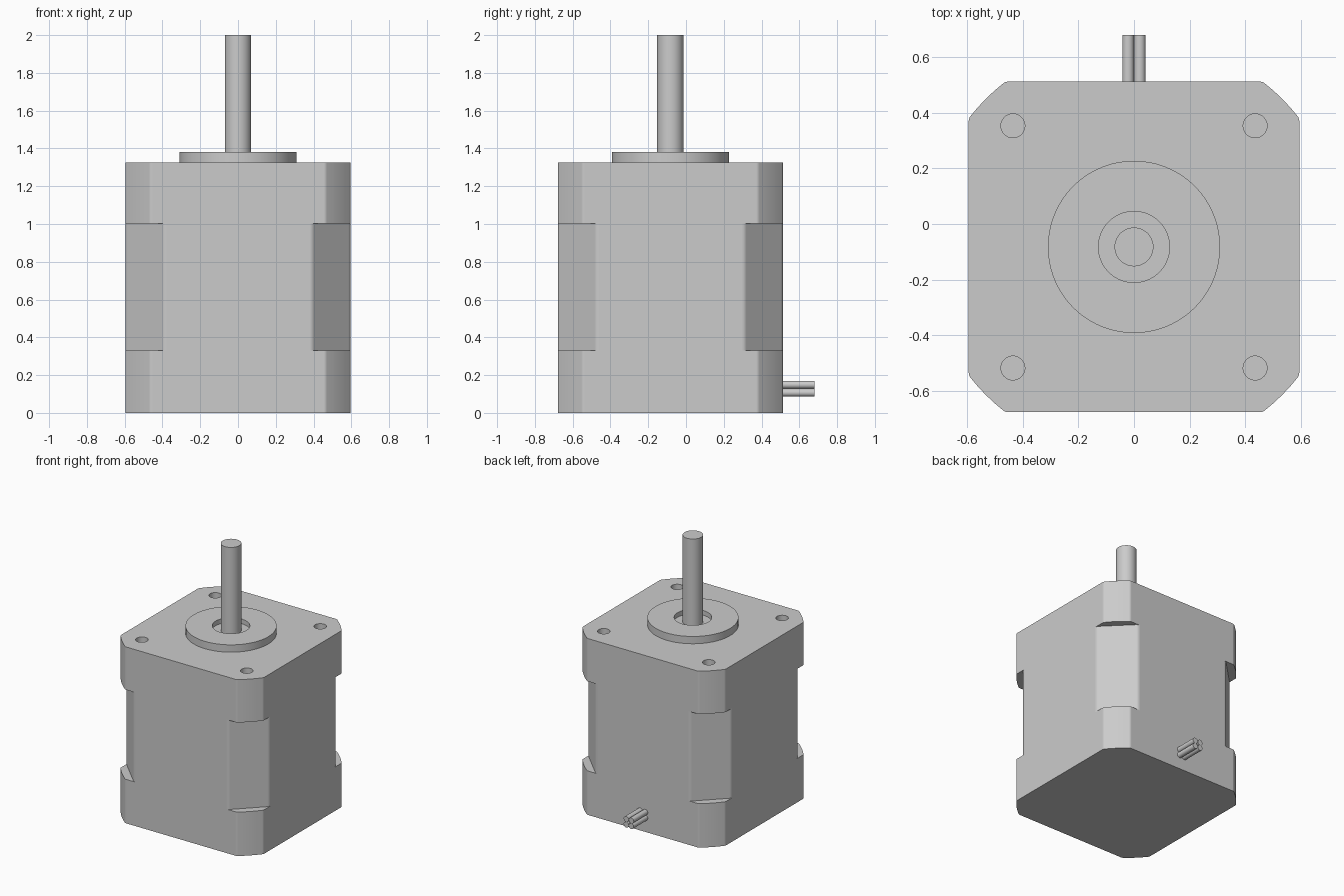
import bpy, bmesh, math
from mathutils import Vector, Matrix

cube = bpy.data.objects.get("Cube")
if cube:
    bpy.data.objects.remove(cube, do_unlink=True)

HALF = 0.595          # half width of the square body
CY = -0.0825          # body axis position in y
BODY_TOP = 1.325

grey = bpy.data.materials.new("light grey metal")
grey.use_nodes = True
colour = (0.6, 0.6, 0.6, 1.0)
grey.diffuse_color = colour
grey.node_tree.nodes["Principled BSDF"].inputs["Base Color"].default_value = colour


def add_object(name, bm):
    bmesh.ops.recalc_face_normals(bm, faces=bm.faces)
    mesh = bpy.data.meshes.new(name)
    bm.to_mesh(mesh)
    bm.free()
    obj = bpy.data.objects.new(name, mesh)
    bpy.context.scene.collection.objects.link(obj)
    mesh.materials.append(grey)
    return obj


def smooth(obj):
    bpy.ops.object.select_all(action='DESELECT')
    obj.select_set(True)
    bpy.context.view_layer.objects.active = obj
    bpy.ops.object.shade_smooth_by_angle(angle=math.radians(30))


def add_prism(bm, outline, z0, z1):
    low = [bm.verts.new((x, y, z0)) for x, y in outline]
    high = [bm.verts.new((x, y, z1)) for x, y in outline]
    bm.faces.new(low[::-1])
    bm.faces.new(high)
    n = len(outline)
    for i in range(n):
        j = (i + 1) % n
        bm.faces.new((low[i], low[j], high[j], high[i]))


def add_cylinder(bm, radius, length, centre, segments=48, axis='Z'):
    turn = Matrix.Rotation(math.pi / 2, 4, 'X') if axis == 'Y' else Matrix()
    bmesh.ops.create_cone(bm, cap_ends=True, segments=segments, radius1=radius,
                          radius2=radius, depth=length,
                          matrix=Matrix.Translation(centre) @ turn)


def blend(before, corner, after, reach=0.014, steps=4):
    """Small rounded transition replacing a corner point."""
    c = Vector(corner)
    a = c + (Vector(before) - c).normalized() * reach
    b = c + (Vector(after) - c).normalized() * reach
    ts = [i / steps for i in range(steps + 1)]
    return [a * (1 - t) ** 2 + c * 2 * t * (1 - t) + b * t * t for t in ts]


def turned(points, quarter):
    rot = Matrix.Rotation(quarter * math.pi / 2, 2)
    return [rot @ Vector(p) + Vector((0, CY)) for p in points]


# Body outline: a square whose corners follow a large circle
EDGE = 0.463
radius = math.hypot(HALF, EDGE)
start = math.atan2(EDGE, HALF)
angles = [start + (math.pi / 2 - 2 * start) * i / 8 for i in range(9)]
arc = [(radius * math.cos(a), radius * math.sin(a)) for a in angles]
corner = (blend((HALF, 0), arc[0], arc[1], 0.01) + arc[2:-2]
          + blend(arc[-2], arc[-1], (0, HALF), 0.01))
bm = bmesh.new()
add_prism(bm, [p for q in range(4) for p in turned(corner, q)], 0, BODY_TOP)
body = add_object("motor_body", bm)

# Cutters: chamfered waist at each corner, and four screw holes
CUT = 0.392
waist = (blend((HALF, 0), (HALF, CUT), (CUT, HALF))
         + blend((HALF, CUT), (CUT, HALF), (0, HALF)))
waist = [(0.9, waist[0].y)] + waist + [(waist[-1].x, 0.9), (0.9, 0.9)]
bm = bmesh.new()
for q in range(4):
    add_prism(bm, turned(waist, q), 0.33, 1.003)
for sx in (-1, 1):
    for sy in (-1, 1):
        add_cylinder(bm, 0.043, 0.3, (sx * 0.436, CY + sy * 0.436, BODY_TOP))
cutter = add_object("body_cutter", bm)
cutter.hide_render = True

cut = body.modifiers.new("cut", 'BOOLEAN')
cut.operation = 'DIFFERENCE'
cut.solver = 'EXACT'
cut.object = cutter
bpy.context.view_layer.update()
evaluated = body.evaluated_get(bpy.context.evaluated_depsgraph_get())
finished = bpy.data.meshes.new_from_object(evaluated)
body.modifiers.clear()
body.data = finished
bpy.data.objects.remove(cutter, do_unlink=True)
smooth(body)
weighted = body.modifiers.new("flat sides", 'WEIGHTED_NORMAL')
weighted.keep_sharp = True

# Raised pilot ring with a shallow recess around the shaft
bm = bmesh.new()
profile = [(0.31, BODY_TOP - 0.005), (0.31, 1.38), (0.128, 1.38),
           (0.128, 1.345), (0.05, 1.345)]
verts = [bm.verts.new((r, CY, z)) for r, z in profile]
edges = [bm.edges.new(pair) for pair in zip(verts, verts[1:])]
bmesh.ops.spin(bm, geom=verts + edges, cent=(0, CY, 0), axis=(0, 0, 1),
               angle=2 * math.pi, steps=72, use_merge=True)
bmesh.ops.remove_doubles(bm, verts=bm.verts, dist=0.0001)
smooth(add_object("pilot_ring", bm))

# Output shaft
bm = bmesh.new()
add_cylinder(bm, 0.07, 0.67, (0, CY, 1.665))
smooth(add_object("shaft", bm))

# Bundle of four lead wires at the back
WIRE = 0.021
bm = bmesh.new()
for sx in (-1, 1):
    for sz in (-1, 1):
        add_cylinder(bm, WIRE, 0.19, (sx * WIRE, 0.585, 0.128 + sz * WIRE), 24, 'Y')
smooth(add_object("lead_wires", bm))
